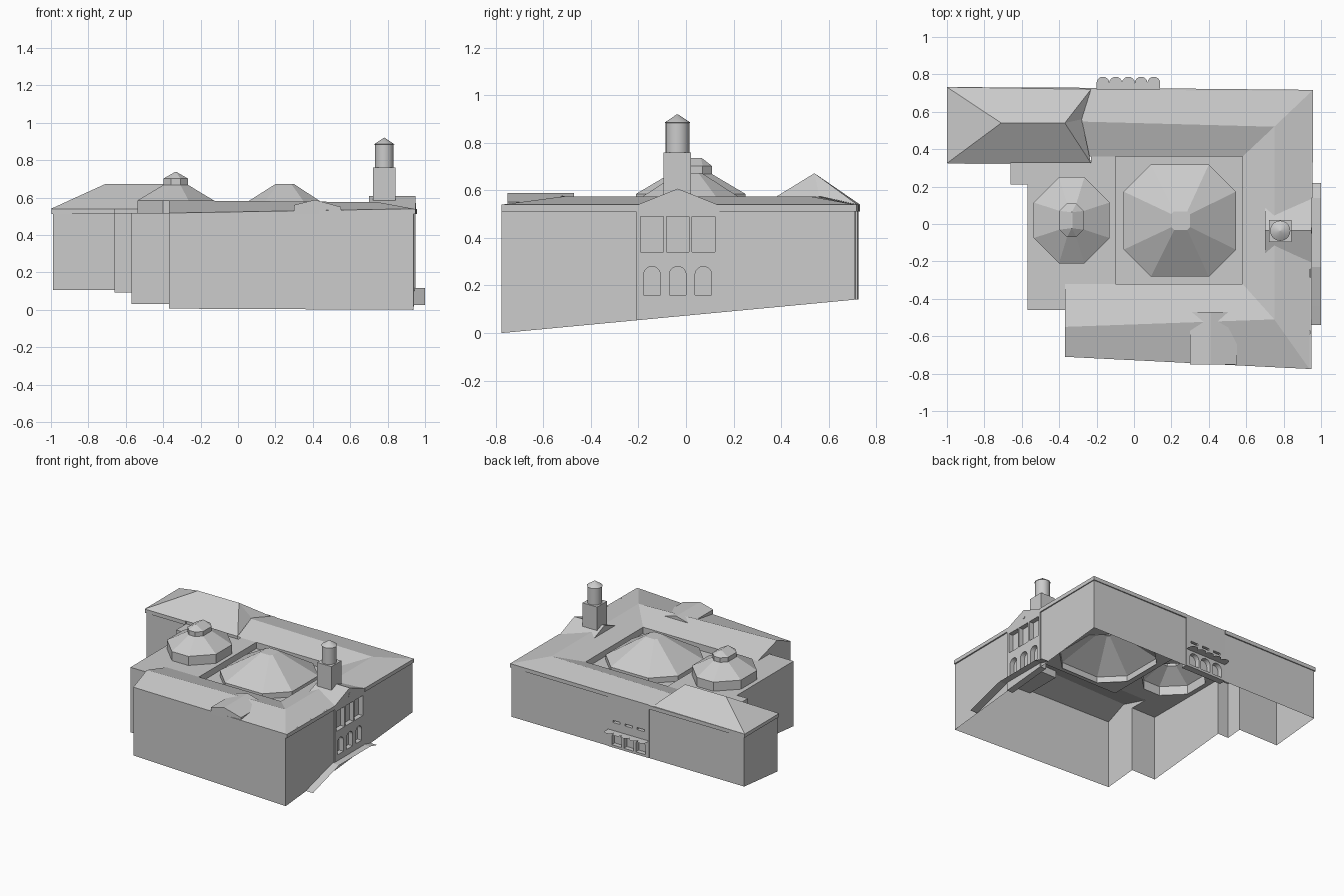
import bpy, bmesh, math
from mathutils import Vector

if "Cube" in bpy.data.objects:
    bpy.data.objects.remove(bpy.data.objects["Cube"])

stone = bpy.data.materials.new("pale grey stone")
stone.use_nodes = True
GREY = (0.6, 0.6, 0.6, 1)
stone.diffuse_color = GREY
stone.node_tree.nodes["Principled BSDF"].inputs["Base Color"].default_value = GREY


def finish(name, bm, smooth=False, recalc=True):
    if recalc:
        bmesh.ops.recalc_face_normals(bm, faces=bm.faces)
    me = bpy.data.meshes.new(name)
    bm.to_mesh(me)
    bm.free()
    me.materials.append(stone)
    if smooth:
        me.shade_smooth()
        me.set_sharp_from_angle(angle=math.radians(35))
    ob = bpy.data.objects.new(name, me)
    bpy.context.collection.objects.link(ob)
    return ob


def sheet(name, polys):
    bm = bmesh.new()
    for poly in polys:
        bm.faces.new([bm.verts.new(p) for p in poly])
    bmesh.ops.remove_doubles(bm, verts=bm.verts, dist=0.0005)
    for f in bm.faces:
        if f.normal.z < -0.01:
            f.normal_flip()
    return finish(name, bm, recalc=False)


def loft(name, rings, closed=True, cap=False, smooth=False):
    bm = bmesh.new()
    rows = [[bm.verts.new(p) for p in ring] for ring in rings]
    n = len(rows[0])
    for lo, hi in zip(rows, rows[1:]):
        for i in range(n if closed else n - 1):
            j = (i + 1) % n
            bm.faces.new((lo[i], lo[j], hi[j], hi[i]))
    if cap:
        bm.faces.new(rows[-1])
    bmesh.ops.remove_doubles(bm, verts=bm.verts, dist=0.0005)
    return finish(name, bm, smooth, recalc=closed)


def add_prism(bm, profile, place, start, end):
    a = [bm.verts.new(place(u, v, start)) for u, v in profile]
    b = [bm.verts.new(place(u, v, end)) for u, v in profile]
    bm.faces.new(a)
    bm.faces.new(b[::-1])
    for i in range(len(a)):
        j = (i + 1) % len(a)
        bm.faces.new((a[j], a[i], b[i], b[j]))


def prism(name, profile, place, start, end):
    bm = bmesh.new()
    add_prism(bm, profile, place, start, end)
    return finish(name, bm)


def rect(u0, u1, v0, v1):
    return [(u0, v0), (u1, v0), (u1, v1), (u0, v1)]


def arch(u0, u1, v0, v1):
    c, r = (u0 + u1) / 2, (u1 - u0) / 2
    turns = [math.pi * i / 10 for i in range(11)]
    return [(u0, v0), (u1, v0)] + [(c + r * math.cos(t), v1 - r + r * math.sin(t)) for t in turns]


def at(ring, z):
    return [(x, y, z) for x, y in ring]


def octagon(cx, cy, hx, hy, cut):
    return [(cx + sx * a, cy + sy * b) for sx, sy, flip in
            ((1, -1, 0), (1, 1, 1), (-1, 1, 0), (-1, -1, 1))
            for a, b in (((hx - cut, hy), (hx, hy - cut)) if not flip else
                         ((hx, hy - cut), (hx - cut, hy)))]


def holed(name, outer, hole, z):
    bm = bmesh.new()
    edges = []
    for ring in (outer, hole):
        vs = [bm.verts.new((x, y, z)) for x, y in ring]
        edges += [bm.edges.new((vs[i - 1], vs[i])) for i in range(len(vs))]
    bmesh.ops.triangle_fill(bm, use_beauty=True, edges=edges, normal=(0, 0, 1))
    return finish(name, bm)


def ground(y):
    return max(0, 0.0945 * (y + 0.775))


# Outer walls on sloping ground, open where the two decorated bays sit
EAVE, DECK = 0.54, 0.517
east_back = [(0.945, 0.14), (0.95, 0.71), (0.14, 0.715)]
back_wing = [(-0.2, 0.718), (-0.99, 0.725), (-0.99, 0.33), (-0.66, 0.33)]
stepped = [(-0.66, 0.21), (-0.57, 0.21), (-0.57, -0.46), (-0.37, -0.46), (-0.37, -0.71)]
east_front = [(0.938, -0.775), (0.943, -0.21)]


def wall(name, points):
    loft(name, [[(x, y, ground(y)) for x, y, z in points], points], closed=False)


wall("north_east_walls", at(east_back, EAVE))
wall("outer_walls", at(back_wing, EAVE) + at(back_wing[-1:], DECK) + at(stepped, DECK)
     + at(east_front, EAVE))

# Projecting cornice
for label, path in (("north_east", east_back), ("wing", back_wing), ("south_east", east_front)):
    band = loft(label + "_cornice", [at(path, 0.512), at(path, EAVE)], closed=False)
    mod = band.modifiers.new("thickness", "SOLIDIFY")
    mod.thickness, mod.offset = 0.01, 1

# Main U-shaped pitched roof around the court
outer = [(-0.37, -0.71, DECK), (0.938, -0.775, EAVE), (0.95, 0.71, EAVE), (-0.37, 0.72, EAVE)]
ridge = [(-0.37, -0.55, 0.585), (0.75, -0.51, 0.575), (0.75, 0.52, 0.575), (-0.37, 0.55, 0.575)]
inner = at([(-0.37, -0.32), (0.58, -0.32), (0.58, 0.36), (-0.37, 0.36)], DECK)
loft("main_roof", [outer, ridge, inner], closed=False)
sheet("roof_gable_end", [[outer[0], ridge[0], inner[0]]])

# Sunken court with its wide glazed dome
court = rect(-0.1, 0.58, -0.32, 0.36)
big = octagon(0.245, 0.018, 0.3, 0.3, 0.145)
loft("court_walls", [at(court, 0.47), at(court, DECK)])
holed("court_floor", court, big, 0.47)
loft("court_dome", [at(big, 0.465), at(big, 0.51),
                    at(octagon(0.25, 0.018, 0.05, 0.05, 0.015), 0.672)], cap=True)

# Flat deck with the smaller dome and lantern
small = octagon(-0.333, 0.02, 0.203, 0.23, 0.135)
lantern = octagon(-0.333, 0.02, 0.065, 0.09, 0.04)
deck = [(-0.57, -0.46), (-0.37, -0.46), (-0.37, -0.32), (-0.1, -0.32), (-0.1, 0.36),
        (-0.23, 0.36), (-0.23, 0.33), (-0.66, 0.33), (-0.66, 0.21), (-0.57, 0.21)]
holed("flat_deck", deck, small, DECK)
loft("small_dome", [at(small, DECK), at(small, 0.585), at(lantern, 0.668)])
loft("dome_lantern", [at(lantern, 0.668), at(lantern, 0.702),
                      at(octagon(-0.333, 0.02, 0.003, 0.045, 0.002), 0.737)], cap=True)

# Hipped roof of the corner wing
a, b, c, d = at([(-1, 0.325), (-0.23, 0.325), (-0.23, 0.72), (-1, 0.732)], EAVE)
e, f, notch = (-0.71, 0.54, 0.672), (-0.37, 0.54, 0.672), (-0.28, 0.56, 0.575)
sheet("wing_roof", [[a, b, f, e], [e, f, c, d], [d, a, e], [b, notch, f], [notch, c, f]])
loft("wing_inner_wall", [at([(-0.66, 0.33), (-0.23, 0.33)], DECK),
                         at([(-0.66, 0.33), (-0.23, 0.33)], EAVE)], closed=False)

# Front dormer and side pediment
prism("front_dormer", [(0.3, 0.51), (0.55, 0.51), (0.55, 0.55), (0.41, 0.588), (0.3, 0.56)],
      lambda u, v, t: (u, t, v), -0.75, -0.47)


def side(u, z, depth):
    return (0.95 - depth, u, z)


def back(u, z, depth):
    return (u, 0.722 - depth, z)


prism("side_pediment", [(-0.215, 0.535), (0.145, 0.535), (-0.035, 0.607)], side, 0, 0.25)
ring = [2 * math.pi * i / 20 for i in range(20)]
prism("pediment_roundel", [(-0.035 + 0.016 * math.cos(t), 0.555 + 0.016 * math.sin(t))
                           for t in ring], side, -0.003, 0.01)


# Bays with recessed windows and arches
def bay(name, outline, openings, place):
    slab = prism(name, outline, place, 0, 0.05)
    bm = bmesh.new()
    for shape in openings:
        add_prism(bm, shape, place, -0.02, 0.035)
    cutter = finish(name + "_cutter", bm)
    cutter.hide_render = True
    mod = slab.modifiers.new("openings", "BOOLEAN")
    mod.operation, mod.object, mod.solver = "DIFFERENCE", cutter, "EXACT"
    deps = bpy.context.evaluated_depsgraph_get()
    cut = bpy.data.meshes.new_from_object(slab.evaluated_get(deps))
    slab.modifiers.clear()
    slab.data = cut
    bpy.data.objects.remove(cutter)


bay("side_bay", [(-0.21, ground(-0.21)), (0.14, ground(0.14)), (0.14, EAVE), (-0.21, EAVE)],
    [rect(c - 0.048, c + 0.048, 0.34, 0.49) for c in (-0.143, -0.035, 0.073)]
    + [arch(c - 0.035, c + 0.035, 0.16, 0.28) for c in (-0.143, -0.035, 0.073)], side)
bay("back_bay", rect(-0.2, 0.14, 0.142, EAVE),
    [arch(c - 0.04, c + 0.04, 0.16, 0.255) for c in (-0.13, -0.03, 0.07)]
    + [rect(c - 0.03, c + 0.03, 0.33, 0.345) for c in (-0.13, -0.03, 0.07)], back)

# Scalloped canopy over the back entrance
canopy = [(-0.2, 0.72), (0.14, 0.72)]
for i in range(5):
    mid = 0.106 - 0.068 * i
    canopy += [(mid + 0.034 * math.cos(math.pi * k / 8), 0.755 + 0.032 * math.sin(math.pi * k / 8))
               for k in range(9)]
sheet("back_canopy", [at(canopy, 0.27)])

# Ramp up to the side entrance
slope = [(-0.54, 0.025), (-0.44, 0.055), (-0.23, 0.115), (0.14, 0.115), (0.22, 0.095)]
loft("side_ramp", [[(1.0, y, z) for y, z in slope], [(0.94, y, z) for y, z in slope]],
     closed=False)

# Turret
prism("turret_base", rect(0.722, 0.842, -0.095, 0.022), lambda u, v, t: (u, v, t), 0.54, 0.76)


def circle(r, z):
    return [(0.782 + r * math.cos(t), -0.036 + r * math.sin(t), z) for t in ring]


loft("turret_drum", [circle(0.05, 0.76), circle(0.05, 0.885)], smooth=True)
loft("turret_cap", [circle(0.05, 0.883), circle(0.054, 0.885), circle(0.002, 0.92)],
     cap=True, smooth=True)
